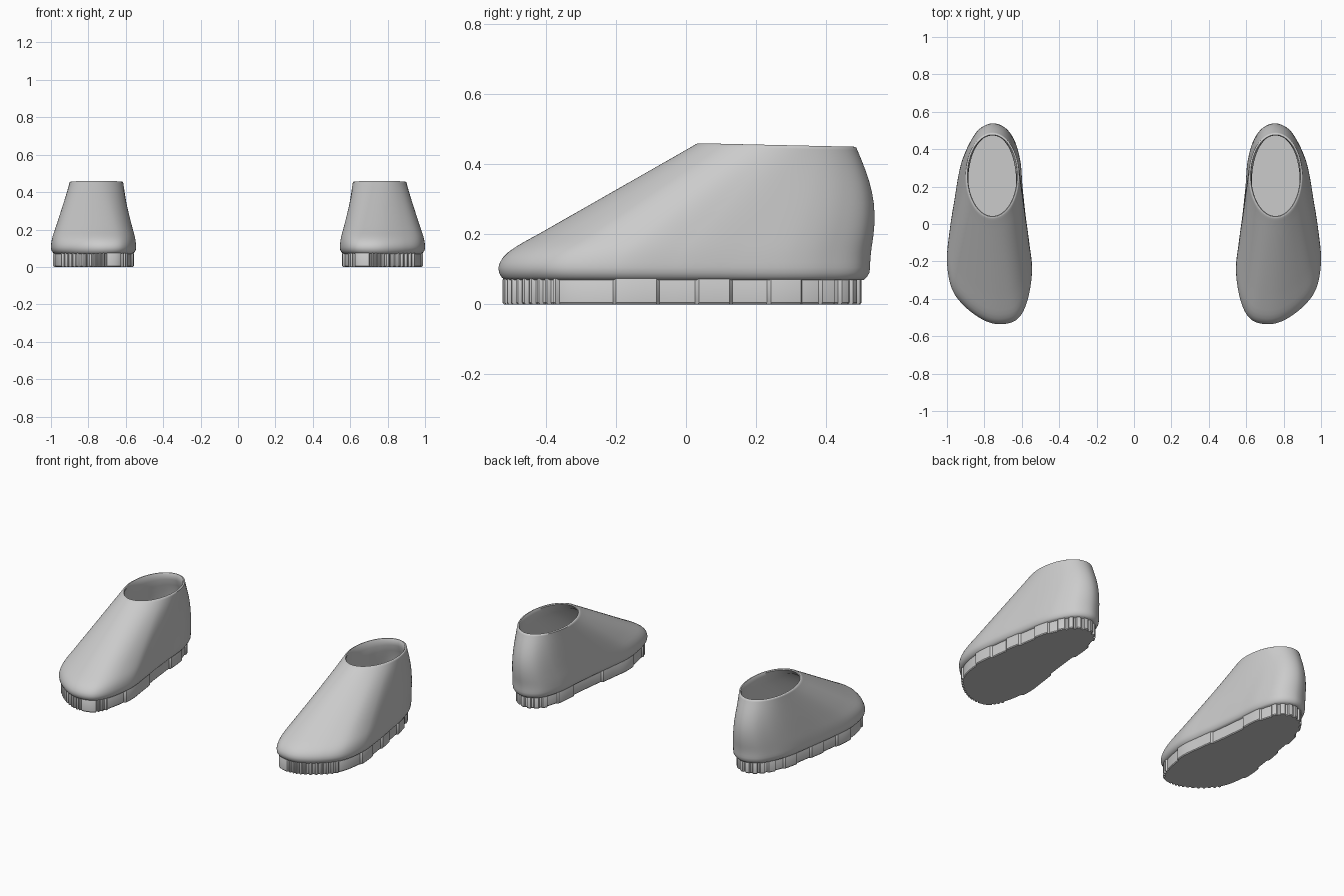
import bpy, bmesh, math
from mathutils import Vector

if "Cube" in bpy.data.objects:
    bpy.data.objects.remove(bpy.data.objects["Cube"])

# Footprint of one shoe, clockwise from heel: 10 spans outer side, 9 spans inner side
FOOT = [(0.74, .525), (.83, .495), (.89, .41), (.93, .30), (.96, .13), (.985, -.03),
        (1.0, -.2), (.972, -.35), (.895, -.45), (.79, -.52), (.70, -.535), (.62, -.505),
        (.57, -.41), (.545, -.25), (.56, -.1), (.58, .05), (.596, .2), (.61, .35), (.655, .475)]
FOOT = [Vector(p) for p in FOOT]
N, OUTER, STEPS = len(FOOT), 10, 16
CENTRE = Vector((.765, -.01))


def foot_point(u):
    """Catmull-Rom point on the footprint."""
    i = int(u)
    f = u - i
    a, b, c, d = (FOOT[(i + k) % N] for k in (-1, 0, 1, 2))
    return 0.5 * (2*b + (c - a)*f + (2*a - 5*b + 4*c - d)*f*f + (3*b - a - 3*c + d)*f**3)


US = [i / STEPS for i in range(N * STEPS)]
BASE = [foot_point(u) for u in US]


def angle(u):
    return math.pi * (u / OUTER if u < OUTER else 1 + (u - OUTER) / (N - OUTER))


def upper_ring(z, t, inset=0.0):
    """Blend of footprint (t=0) and ankle opening (t=1), shrunk by inset."""
    pts = []
    for u, b in zip(US, BASE):
        a = angle(u)
        back = max(0, math.cos(a))
        rim = Vector((.757 + .143*math.sin(a), .258 + .228*math.cos(a)))
        p = b.lerp(rim, t)
        p.y += .03 * math.sin(math.pi * min(1, max(0, t))) * back
        mid = CENTRE.lerp(Vector((.757, .258)), t)
        half = Vector((.225, .53)).lerp(Vector((.143, .228)), t)
        p = Vector((mid.x + (p.x - mid.x)*(1 - inset/half.x),
                    mid.y + (p.y - mid.y)*(1 - inset/half.y)))
        pts.append((p.x, p.y, z - .01*t*(1 + math.cos(a))/2))
    return pts


def is_lug(u, y):
    """Raised or recessed tread at this place on the sole edge."""
    if y > .44:
        return int(u * 6) % 3 > 0
    if u < OUTER:
        if y < -.36:
            return int(u * 8) % 2 == 0
        return any(a < y < b for a, b in ((-.21, -.08), (.04, .14), (.25, .34), (.40, .44)))
    if y < -.42:
        return u < OUTER + 1 or int(u * 8) % 2 == 0
    return any(a < y < b for a, b in ((-.3, -.02), (.22, .36)))


def sole_ring(z, grow=0.0):
    pts = []
    for i, u in enumerate(US):
        t = (BASE[(i + 1) % len(US)] - BASE[i - 1]).normalized()
        out = Vector((-t.y, t.x))
        p = BASE[i] + out * (grow - (.012 if is_lug(u, BASE[i].y) else .022))
        pts.append((p.x, p.y - .012*max(0, math.cos(angle(u))), z))
    return pts


def loft(name, rings, sharp):
    """Closed skin through the rings, mirrored to make the pair."""
    bm = bmesh.new()
    rows = [[bm.verts.new(p) for p in r] for r in rings]
    n = len(US)
    for a, b in zip(rows, rows[1:]):
        for i in range(n):
            j = (i + 1) % n
            bm.faces.new((a[i], a[j], b[j], b[i]))
    bm.faces.new(rows[0])
    bm.faces.new(rows[-1])
    bmesh.ops.recalc_face_normals(bm, faces=bm.faces)
    me = bpy.data.meshes.new(name)
    bm.to_mesh(me)
    bm.free()
    ob = bpy.data.objects.new(name, me)
    bpy.context.collection.objects.link(ob)
    ob.modifiers.new("pair", 'MIRROR').use_mirror_merge = False
    bpy.ops.object.select_all(action='DESELECT')
    ob.select_set(True)
    bpy.context.view_layer.objects.active = ob
    bpy.ops.object.shade_smooth_by_angle(angle=math.radians(sharp))


# Upper: outside wall, rolled rim, inside wall down to the insole
outside = [(.070, 0, .018), (.078, 0, .009), (.09, 0, .002), (.105, 0, 0), (.12, .008, 0),
           (.135, .025, 0), (.15, .052, 0), (.165, .09, 0), (.18, .135, 0), (.2, .2, 0)]
outside += [(.2 + .25*k/8, .2 + .775*k/8, 0) for k in range(1, 9)]
rim = [(.457, .995, 0), (.46, 1, .004), (.46, 1, .009), (.455, 1, .013)]
inside = [(.42 - .24*k/6, .93 - .73*k/6, .02) for k in range(7)]
inside += [(.13, .08, .022), (.095, .03, .025)]
loft("shoe_uppers", [upper_ring(*r) for r in outside + rim + inside], 50)

# Sole with lugged edge
loft("shoe_soles", [sole_ring(0, -.004), sole_ring(.005), sole_ring(.07), sole_ring(.08, -.006)], 35)
